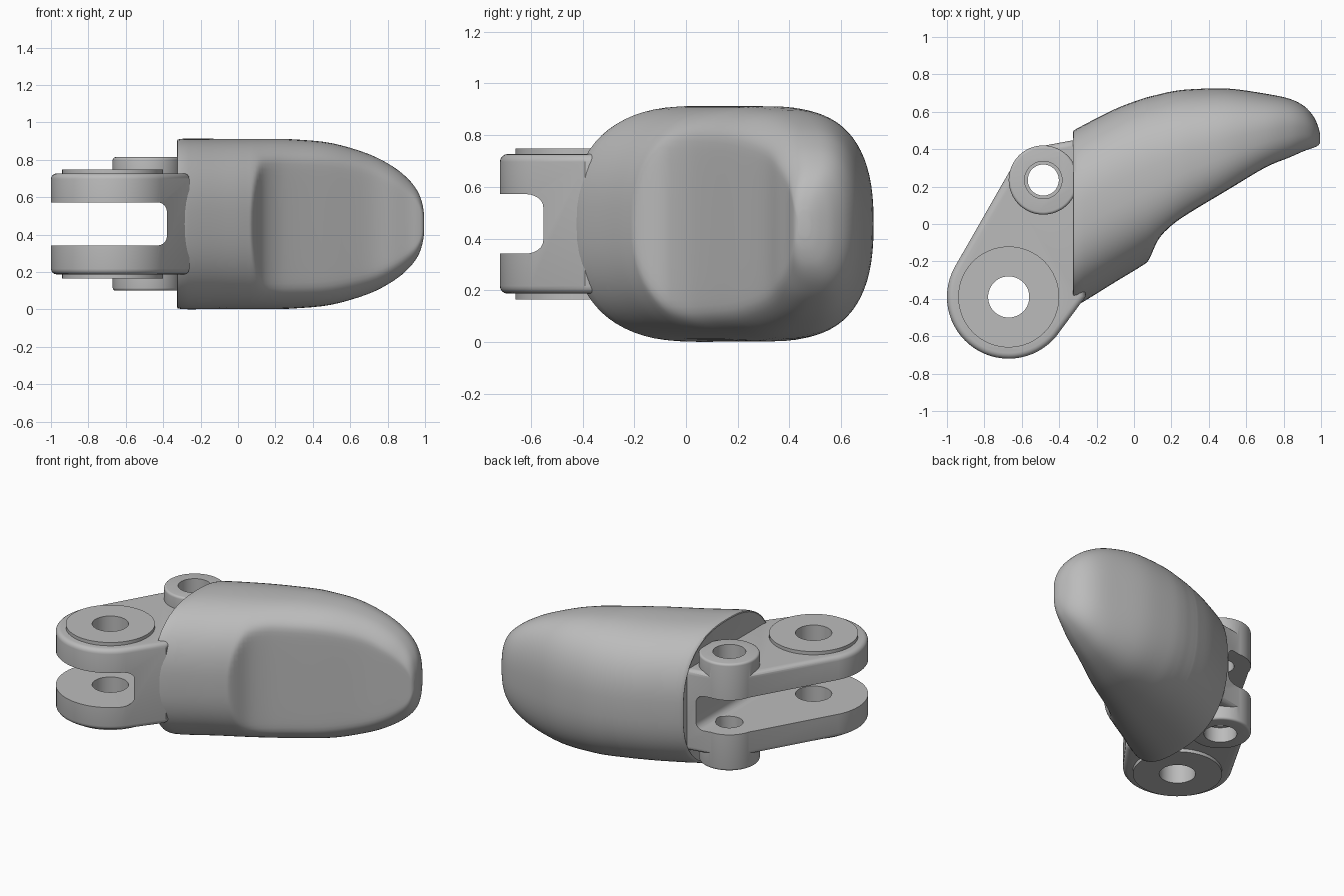
import bpy, bmesh, math
from mathutils import Vector

old = bpy.data.objects.get("Cube")
if old:
    bpy.data.objects.remove(old, do_unlink=True)

MID = 0.457                      # height of the symmetry plane
PIVOT = (-0.67, -0.39)           # large hinge
PIN = (-0.485, 0.235)            # small hinge

grey = bpy.data.materials.new("plain grey")
grey.use_nodes = True
GREY = (0.5, 0.5, 0.5, 1)
grey.diffuse_color = GREY
grey.node_tree.nodes["Principled BSDF"].inputs["Base Color"].default_value = GREY


def make_object(name, bm):
    bmesh.ops.recalc_face_normals(bm, faces=bm.faces)
    mesh = bpy.data.meshes.new(name)
    bm.to_mesh(mesh)
    bm.free()
    mesh.materials.append(grey)
    obj = bpy.data.objects.new(name, mesh)
    bpy.context.collection.objects.link(obj)
    return obj


def circle(centre, radius, count=64):
    return [(centre[0] + radius * math.cos(math.tau * i / count),
             centre[1] + radius * math.sin(math.tau * i / count)) for i in range(count)]


def rim_edges(bm):
    return [e for e in bm.edges
            if abs(e.verts[0].co.z - e.verts[1].co.z) < 1e-4 and e.calc_face_angle(0) > 1]


def hull_slab(name, points, half, bevel=0.0):
    """Convex outline extruded equally above and below the symmetry plane."""
    bm = bmesh.new()
    for x, y in points:
        for side in (-half, half):
            bm.verts.new((x, y, MID + side))
    res = bmesh.ops.convex_hull(bm, input=bm.verts)
    inner = [v for v in bm.verts if not v.link_faces]
    bmesh.ops.delete(bm, geom=inner, context='VERTS')
    bmesh.ops.dissolve_limit(bm, angle_limit=math.radians(1), verts=bm.verts, edges=bm.edges)
    bmesh.ops.recalc_face_normals(bm, faces=bm.faces)
    if bevel:
        bmesh.ops.bevel(bm, geom=rim_edges(bm), offset=bevel, segments=4,
                        profile=0.5, affect='EDGES')
    return make_object(name, bm)


def combine(target, tool, operation):
    mod = target.modifiers.new("combine", 'BOOLEAN')
    mod.operation, mod.solver, mod.object = operation, 'EXACT', tool
    bpy.context.view_layer.objects.active = target
    bpy.ops.object.modifier_apply(modifier=mod.name)
    bpy.data.objects.remove(tool, do_unlink=True)


def smooth(obj, angle):
    bpy.ops.object.select_all(action='DESELECT')
    obj.select_set(True)
    bpy.context.view_layer.objects.active = obj
    bpy.ops.object.shade_smooth_by_angle(angle=math.radians(angle))


# Fingertip body: x, back y, front y, pad cut depth, half height
SECTIONS = [
    (-.32, .49, -.42, 0, .435), (-.305, .51, -.435, 0, .455),
    (-.1, .615, -.31, 0, .455), (.04, .668, -.225, 0, .455),
    (.08, .68, -.19, .01, .455), (.13, .692, -.085, .08, .455),
    (.2, .708, -.01, .105, .455), (.3, .72, .06, .1, .452),
    (.5, .724, .18, .085, .432), (.7, .697, .3, .06, .373),
    (.83, .67, .355, .04, .305), (.91, .63, .39, .025, .24),
    (.96, .575, .408, .015, .175), (.985, .52, .42, .005, .11),
    (.995, .48, .435, 0, .05),
]


def spline(a, b, c, d, t):
    return b + t * ((c - a) + t * ((2 * a - 5 * b + 4 * c - d) + t * (3 * (b - c) + d - a))) / 2


def body_rings(steps=4, count=72):
    last = len(SECTIONS) - 1
    for i in range(last):
        near = [SECTIONS[min(max(i + k, 0), last)] for k in (-1, 0, 1, 2)]
        for s in range(steps + (i == last - 1)):
            x, back, front, cut, half = (spline(*v, s / steps) for v in zip(*near))
            cut = max(cut, 0)
            centre, depth = (back + front - cut) / 2, (back - front + cut) / 2
            ring = []
            for j in range(count):
                c, n = (f(math.tau * j / count) for f in (math.cos, math.sin))
                y = centre + depth * math.copysign(abs(c) ** 0.8, c)
                z = MID + half * math.copysign(abs(n) ** 0.8, n)
                if cut > 0:      # softly flatten the grip pad
                    soft = 0.25 * cut
                    y = (y + front + math.hypot(y - front, soft)) / 2
                ring.append(Vector((x, y, z)))
            yield ring


bm = bmesh.new()
rings = [[bm.verts.new(p) for p in ring] for ring in body_rings()]
for a, b in zip(rings, rings[1:]):
    for j in range(len(a)):
        k = (j + 1) % len(a)
        bm.faces.new((a[j], a[k], b[k], b[j]))
bm.faces.new(rings[0])
bm.faces.new(rings[-1])
body = make_object("fingertip_body", bm)
smooth(body, 40)

# Hinge fork: rounded slab with pin bosses and raised washers
outline = circle(PIVOT, 0.33) + circle(PIN, 0.18) + [(-.26, .46), (-.26, -.39)]
fork = hull_slab("hinge_fork", outline, 0.27, 0.03)
combine(fork, hull_slab("pin_boss", circle(PIN, 0.185), 0.357, 0.015), 'UNION')
combine(fork, hull_slab("pivot_washer", circle(PIVOT, 0.27), 0.292), 'UNION')

# Slot between the two fork plates, with rounded inner corners
bm = bmesh.new()
bmesh.ops.create_cube(bm, size=1)
for v in bm.verts:
    v.co = (-0.38 if v.co.x > 0 else -1.3, v.co.y * 3, MID + v.co.z * 0.23)
corners = [e for e in bm.edges if all(v.co.x > -1 for v in e.verts)
           and abs(e.verts[0].co.y - e.verts[1].co.y) > 1]
bmesh.ops.bevel(bm, geom=corners, offset=0.05, segments=6, profile=0.5, affect='EDGES')
combine(fork, make_object("slot_cutter", bm), 'DIFFERENCE')

# Hinge holes and shallow counterbores
combine(fork, hull_slab("pivot_hole", circle(PIVOT, 0.11), 1), 'DIFFERENCE')
combine(fork, hull_slab("pin_hole", circle(PIN, 0.083), 1), 'DIFFERENCE')
for side in (-1, 1):
    bore = hull_slab("counterbore", circle(PIN, 0.1), 0.1)
    bore.location.z = side * 0.357
    bpy.context.view_layer.update()
    combine(fork, bore, 'DIFFERENCE')
smooth(fork, 32)
